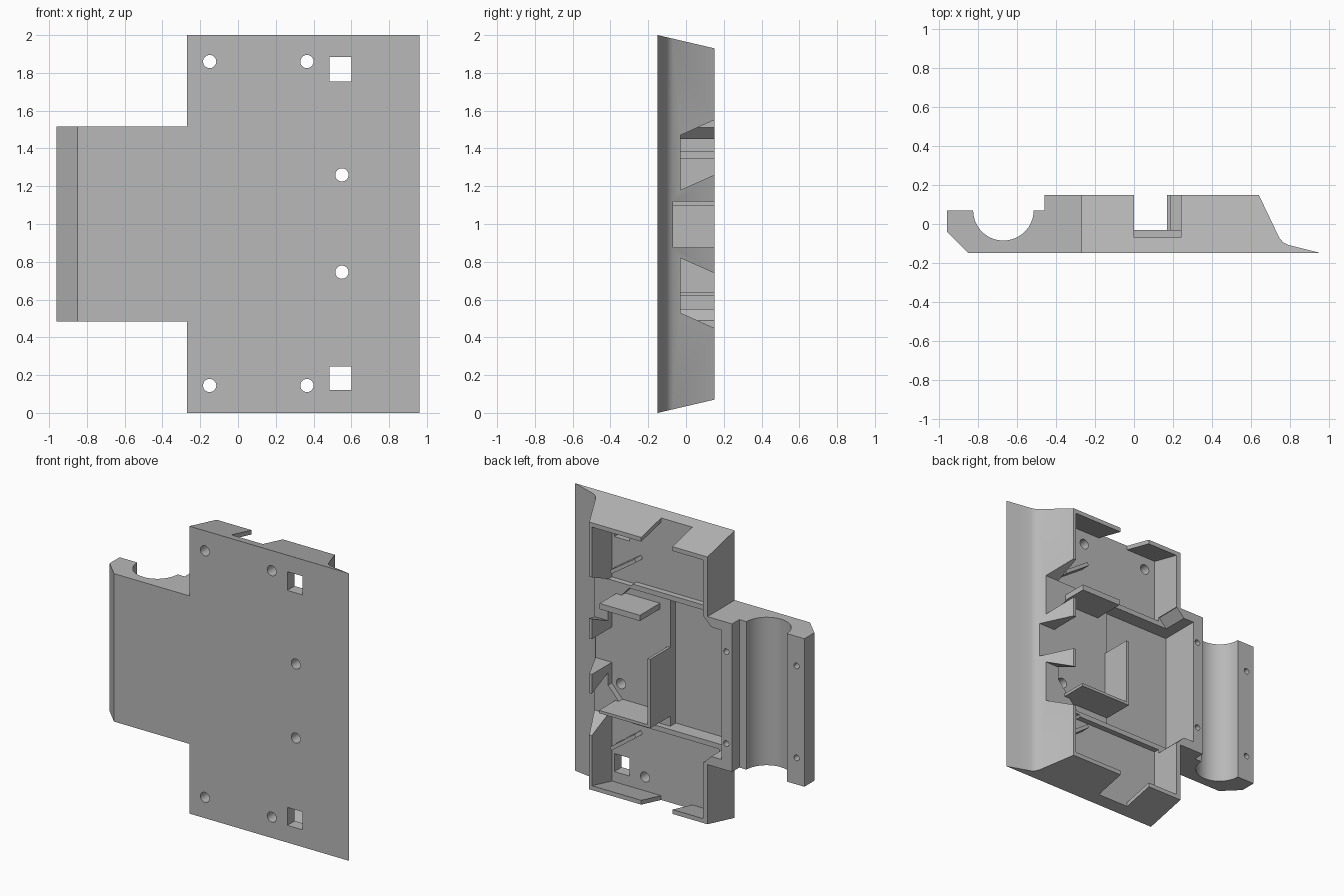
import bpy, bmesh, math
from mathutils import Vector

cube = bpy.data.objects.get("Cube")
if cube:
    bpy.data.objects.remove(cube, do_unlink=True)

grey = bpy.data.materials.new("plain grey")
grey.use_nodes = True
grey.diffuse_color = (0.48, 0.48, 0.48, 1)
grey.node_tree.nodes["Principled BSDF"].inputs["Base Color"].default_value = (0.48, 0.48, 0.48, 1)

MID = 1.0          # mirror height
FLOOR = -0.07      # main inner floor
SILL = -0.03       # raised inner ledges
RIM = 0.15
OVER = 0.3         # cutters reach past the rim


def prism(name, pts, axis, lo, hi):
    """Extrude a 2D outline along an axis."""
    place = {"z": lambda a, b, t: (a, b, t),
             "y": lambda a, b, t: (a, t, b),
             "x": lambda a, b, t: (t, a, b)}[axis]
    bm = bmesh.new()
    ends = [[bm.verts.new(place(a, b, t)) for a, b in pts] for t in (lo, hi)]
    bm.faces.new(ends[0])
    bm.faces.new(ends[1])
    n = len(pts)
    for i in range(n):
        j = (i + 1) % n
        bm.faces.new((ends[0][i], ends[0][j], ends[1][j], ends[1][i]))
    bmesh.ops.recalc_face_normals(bm, faces=bm.faces)
    mesh = bpy.data.meshes.new(name)
    bm.to_mesh(mesh)
    bm.free()
    mesh.materials.append(grey)
    ob = bpy.data.objects.new(name, mesh)
    bpy.context.collection.objects.link(ob)
    return ob


def box(name, x, y, z):
    return prism(name, [(x[0], y[0]), (x[1], y[0]), (x[1], y[1]), (x[0], y[1])], "z", *z)


def flip(pts):
    """Mirror (x or y, z) points about the middle height."""
    return [(a, 2 * MID - z) for a, z in pts]


def circle(x, z, r, n=32):
    return [(x + r * math.cos(2 * math.pi * i / n), z + r * math.sin(2 * math.pi * i / n)) for i in range(n)]


def slope_ends(ob):
    """Lean the top and bottom ends inward toward the rim."""
    for v in ob.data.vertices:
        lean = 0.07 * (v.co.y + 0.15) / 0.3
        v.co.z += lean if v.co.z < MID else -lean


def combine(target, other, operation):
    mod = target.modifiers.new("cut", "BOOLEAN")
    mod.operation = operation
    mod.solver = "EXACT"
    mod.object = other
    bpy.context.view_layer.objects.active = target
    bpy.ops.object.modifier_apply(modifier=mod.name)
    bpy.data.objects.remove(other, do_unlink=True)


# Main housing with a ramped side and leaning ends
ramp = [(0.96, -0.15), (0.87, -0.127), (0.79, -0.107), (0.765, -0.094), (0.745, -0.07), (0.64, RIM)]
body = prism("housing", [(-0.27, -0.15)] + ramp + [(-0.27, RIM)], "z", 0, 2)
slope_ends(body)

# Side wing with a round trough
trough = []
for i in range(33):
    a = -math.pi * i / 32
    trough.append((-0.67 + 0.155 * math.cos(a), 0.07 + 0.155 * math.sin(a)))
wing_outline = ([(-0.85, -0.15), (-0.2, -0.15), (-0.2, RIM), (-0.46, RIM), (-0.46, 0.07)]
                + trough + [(-0.96, 0.07), (-0.96, -0.04)])
combine(body, prism("wing", wing_outline, "z", 0.485, 1.515), "UNION")

# Main cavity
cavity = box("cavity", (-0.235, 0.62), (FLOOR, OVER), (0.03, 1.97))
slope_ends(cavity)
cutters = [cavity]

# Deep pocket reaching into the wing
cutters.append(box("pocket", (-0.38, 0.17), (-0.13, OVER), (0.55, 1.45)))
corner = [(-0.2, 1.51), (-0.24, 1.51), (-0.3, 1.45), (-0.3, 1.4), (-0.2, 1.4)]
# Openings in the ramped wall
window = [(SILL, 1.18), (SILL, 1.47), (OVER, 1.617), (OVER, 1.327)]
for side in (lambda p: p, flip):
    cutters.append(prism("corner", side(corner), "y", SILL, OVER))
    cutters.append(prism("window", side(window), "x", 0.58, 1.0))
cutters.append(box("middle_window", (0.58, 1.0), (FLOOR, OVER), (0.875, 1.12)))

# Notches in both end walls
for z in ((-0.1, 0.2), (1.8, 2.1)):
    cutters.append(box("notch", (0.0, 0.24), (FLOOR, OVER), z))

# Round and square holes through the plate
for x, z in ((-0.15, 1.86), (-0.15, 0.145), (0.365, 1.86), (0.365, 0.145), (0.55, 1.26), (0.55, 0.745)):
    cutters.append(prism("hole", circle(x, z, 0.035), "y", -0.3, 0.0))
for z in ((0.12, 0.245), (1.755, 1.885)):
    cutters.append(box("square_hole", (0.485, 0.6), (-0.3, 0.0), z))

# Screw holes on both sides of the trough
for z in (0.67, 1.31):
    cutters.append(prism("screw", circle(-0.415, z, 0.02, 20), "y", -0.05, OVER))
    cutters.append(prism("screw", circle(-0.9, z, 0.02, 20), "y", -0.05, OVER))

for c in cutters:
    combine(body, c, "DIFFERENCE")

bpy.ops.object.select_all(action="DESELECT")
body.select_set(True)
bpy.context.view_layer.objects.active = body
bpy.ops.object.shade_smooth_by_angle(angle=math.radians(28))

# Inner ledges and triangular window sills
ledge = [(-0.24, 1.45), (0.46, 1.45), (0.43, 1.485), (-0.24, 1.485)]
sill = [(0.44, 1.47), (0.7, 1.47), (0.7, 1.18)]
for label, side in (("upper", lambda p: p), ("lower", flip)):
    prism(label + "_ledge", side(ledge), "y", FLOOR - 0.01, SILL)
    prism(label + "_sill", side(sill), "y", FLOOR - 0.01, SILL)

# Upright divider and shelves
box("divider", (0.17, 0.19), (FLOOR - 0.01, RIM), (0.62, 1.10))
box("lower_shelf", (0.19, 0.565), (FLOOR - 0.01, RIM), (0.62, 0.64))
box("upper_shelf", (0.25, 0.56), (FLOOR - 0.01, RIM), (1.345, 1.385))


# Slanted guide bars
def guide(name, start, end, width=0.025):
    a, b = Vector(start), Vector(end)
    d = (b - a).normalized() * width / 2
    n = Vector((-d.y, d.x))
    prism(name, [tuple(p) for p in (a + n, b + n, b - n, a - n)], "y", FLOOR - 0.01, 0.0)


guide("upper_guide", (0.39, 1.67), (0.58, 1.54))
guide("lower_guide", (0.39, 0.45), (0.58, 0.31))
